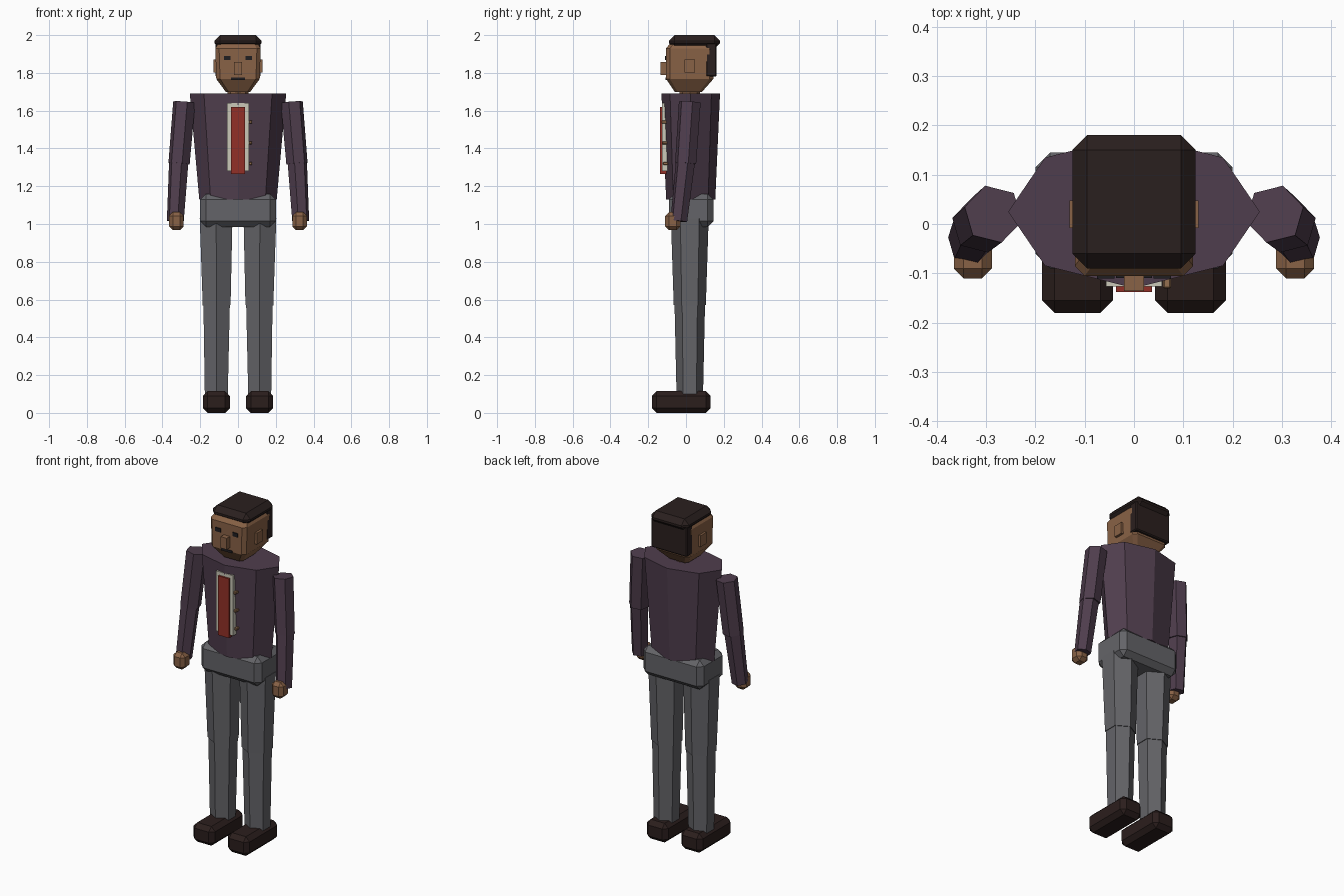
import bpy, bmesh
from math import sin, cos, radians, tau
from mathutils import Vector

cube = bpy.data.objects.get("Cube")
if cube:
    bpy.data.objects.remove(cube, do_unlink=True)


def material(name, rgb):
    m = bpy.data.materials.new(name)
    m.use_nodes = True
    m.diffuse_color = (*rgb, 1)
    bsdf = next(n for n in m.node_tree.nodes if n.type == 'BSDF_PRINCIPLED')
    bsdf.inputs["Base Color"].default_value = (*rgb, 1)
    bsdf.inputs["Roughness"].default_value = 0.8
    return m


JACKET = material("plum_cloth", (.078, .047, .074))
TROUSERS = material("grey_cloth", (.127, .127, .138))
SKIN = material("brown_skin", (.25, .122, .061))
HAIR = material("dark_hair", (.023, .014, .013))
SHOE = material("dark_leather", (.024, .013, .012))
RED = material("red_tie", (.29, .03, .02))
PALE = material("pale_shirt", (.6, .58, .48))
BLACK = material("black_detail", (.014, .013, .015))
TAN = material("tan_button", (.3, .16, .08))


def finish(name, bm, mat):
    bmesh.ops.recalc_face_normals(bm, faces=bm.faces)
    mesh = bpy.data.meshes.new(name)
    bm.to_mesh(mesh)
    bm.free()
    mesh.materials.append(mat)
    obj = bpy.data.objects.new(name, mesh)
    bpy.context.collection.objects.link(obj)
    return obj


def box(name, low, high, mat, bevel=0):
    """Box between two corners, with optional single-step chamfer."""
    low, high = Vector(low), Vector(high)
    bm = bmesh.new()
    bmesh.ops.create_cube(bm, size=1)
    for v in bm.verts:
        v.co = (low + high) / 2 + v.co * (high - low)
    if bevel:
        bmesh.ops.bevel(bm, geom=bm.edges[:], offset=bevel, segments=1,
                        affect='EDGES', profile=0.5)
    return finish(name, bm, mat)


def loft(name, rings, mat):
    """Skin between equal-length rings and cap both ends."""
    bm = bmesh.new()
    rows = [[bm.verts.new(p) for p in ring] for ring in rings]
    n = len(rows[0])
    for a, b in zip(rows, rows[1:]):
        for i in range(n):
            j = (i + 1) % n
            bm.faces.new((a[i], a[j], b[j], b[i]))
    bm.faces.new(rows[0])
    bm.faces.new(rows[-1])
    return finish(name, bm, mat)


def ring(center, rx, ry, sides, turn=0):
    return [Vector(center) + Vector((rx * cos(turn + tau * i / sides),
                                     ry * sin(turn + tau * i / sides), 0))
            for i in range(sides)]


def limb(name, top, end, r_top, r_end, mat, turn):
    """Tapered six-sided segment, its ends square to its axis."""
    top, end = Vector(top), Vector(end)
    q = Vector((0, 0, 1)).rotation_difference(top - end)
    rings = [[c + q @ p for p in ring((0, 0, 0), r, r, 6, turn)]
             for c, r in ((end, r_end), (top, r_top))]
    return loft(name, rings, mat)


def chamfered_rect(z, half_x, front, back, cut):
    """Eight-cornered section used for the head."""
    mid, half_y = (front + back) / 2, (back - front) / 2
    pts = []
    for sx, sy in ((1, 1), (-1, 1), (-1, -1), (1, -1)):
        pair = [(sx * half_x, mid + sy * (half_y - cut), z),
                (sx * (half_x - cut), mid + sy * half_y, z)]
        pts += pair if sx * sy > 0 else pair[::-1]
    return pts


# Torso, pelvis and neck
loft("jacket_body", [ring((0, .025, 1.13), .205, .13, 8),
                     ring((0, .025, 1.69), .255, .155, 8)], JACKET)
box("pelvis", (-.2, -.09, .985), (.2, .145, 1.16), TROUSERS, .03)
loft("neck", [ring((0, .02, 1.66), .055, .055, 8),
              ring((0, .02, 1.75), .055, .055, 8)], SKIN)

# Shirt front, tie and buttons
box("shirt_front", (-.057, -.127, 1.28), (.057, -.09, 1.64), PALE)
box("tie", (-.036, -.138, 1.265), (.036, -.1, 1.62), RED)
for i in range(3):
    z = 1.54 - i * .11
    box(f"button_{i + 1}", (.059, -.131 + i * .005, z - .008),
        (.075, -.095, z + .008), TAN, .003)

# Head and face
loft("head", [chamfered_rect(1.70, .065, -.06, .085, .015),
              chamfered_rect(1.768, .115, -.105, .145, .02),
              chamfered_rect(1.93, .12, -.105, .145, .02),
              chamfered_rect(1.955, .105, -.085, .14, .02)], SKIN)
box("nose", (-.02, -.136, 1.79), (.02, -.09, 1.858), SKIN)
box("mouth", (-.036, -.109, 1.762), (.036, -.09, 1.776), BLACK)

# Hair
box("hair_cap", (-.125, -.09, 1.928), (.125, .18, 2.0), HAIR, .03)
box("hair_back", (-.119, .105, 1.78), (.119, .162, 1.96), HAIR, .006)

# Paired parts
for side, s in (("left", 1), ("right", -1)):
    def px(a, b):
        return min(s * a, s * b), max(s * a, s * b)

    x0, x1 = px(.04, .075)
    box(f"{side}_eye", (x0, -.11, 1.867), (x1, -.09, 1.89), BLACK)
    x0, x1 = px(.1, .131)
    box(f"{side}_ear", (x0, -.008, 1.802), (x1, .048, 1.87), SKIN)

    # Arm and hand
    twist = radians(90 - s * 16)
    limb(f"{side}_upper_arm", (s * .285, .02, 1.645), (s * .312, -.002, 1.32),
         .06, .058, JACKET, twist)
    limb(f"{side}_forearm", (s * .313, -.002, 1.34), (s * .332, -.038, 1.015),
         .053, .046, JACKET, twist)
    x0, x1 = px(.288, .365)
    box(f"{side}_hand", (x0, -.11, .967), (x1, -.03, 1.063), SKIN, .02)

    # Leg and shoe
    limb(f"{side}_thigh", (s * .116, .02, 1.03), (s * .113, .02, .57),
         .1, .085, TROUSERS, radians(90))
    limb(f"{side}_shin", (s * .113, .02, .59), (s * .115, .02, .09),
         .081, .07, TROUSERS, radians(90))
    x0, x1 = px(.043, .186)
    box(f"{side}_shoe", (x0, -.18, 0), (x1, .13, .115), SHOE, .025)
